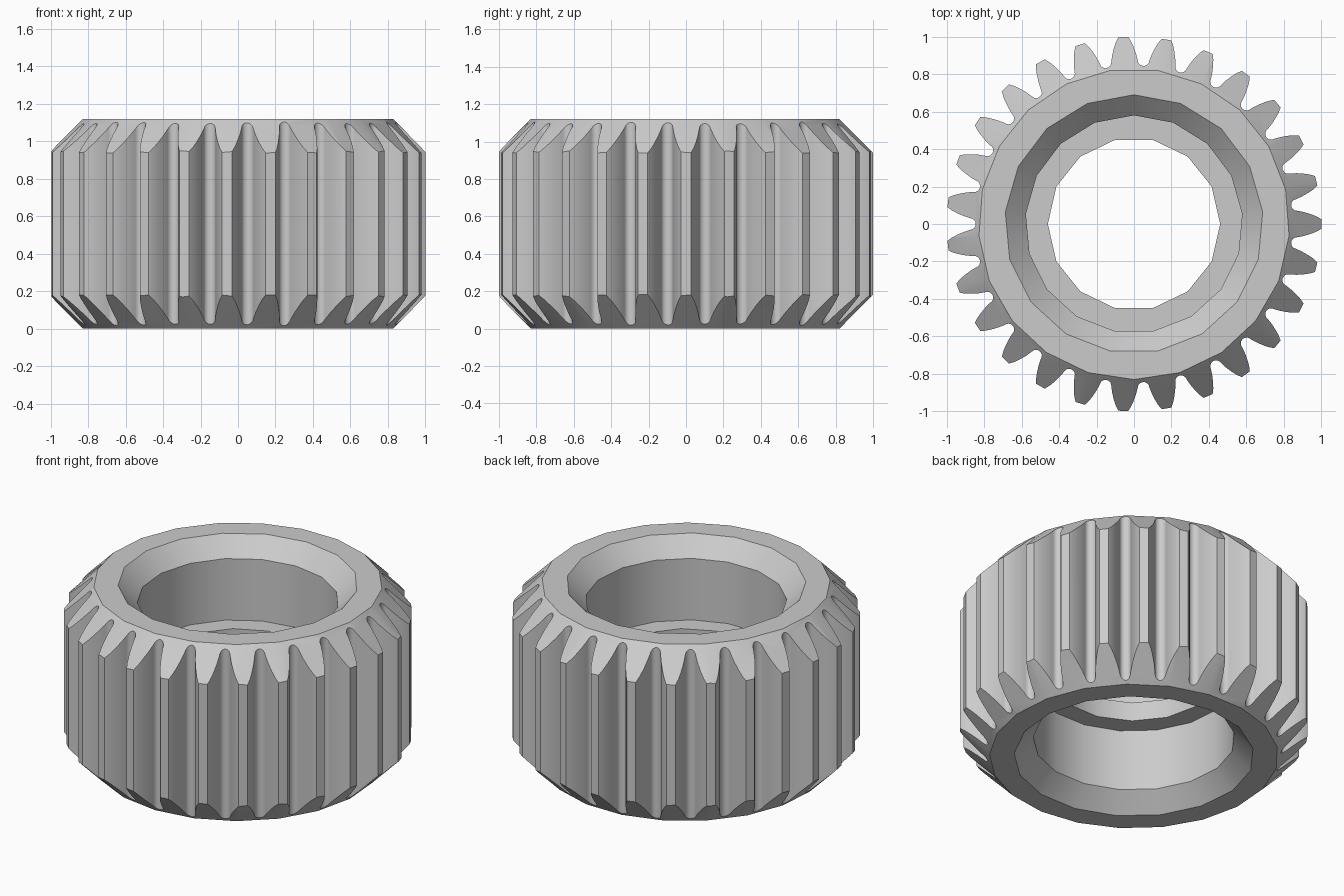
import bpy, bmesh
from math import sin, cos, pi, radians

cube = bpy.data.objects.get("Cube")
if cube:
    bpy.data.objects.remove(cube, do_unlink=True)

HEIGHT = 1.12
TEETH = 27

steel = bpy.data.materials.new("grey_steel")
steel.use_nodes = True
GREY = (0.6, 0.6, 0.6, 1)
steel.diffuse_color = GREY
steel.node_tree.nodes["Principled BSDF"].inputs["Base Color"].default_value = GREY


def polygon(sides, radius, start):
    return [(radius * cos(radians(start) + 2 * pi * i / sides),
             radius * sin(radians(start) + 2 * pi * i / sides)) for i in range(sides)]


def loft(name, sections):
    """Closed solid through (outline, z) sections with equal point counts."""
    bm = bmesh.new()
    rings = [[bm.verts.new((x, y, z)) for x, y in outline] for outline, z in sections]
    n = len(rings[0])
    for low, high in zip(rings, rings[1:]):
        for i in range(n):
            j = (i + 1) % n
            bm.faces.new((low[i], low[j], high[j], high[i]))
    bm.faces.new(rings[0][::-1])
    bm.faces.new(rings[-1])
    mesh = bpy.data.meshes.new(name)
    bm.to_mesh(mesh)
    bm.free()
    obj = bpy.data.objects.new(name, mesh)
    bpy.context.collection.objects.link(obj)
    mesh.materials.append(steel)
    return obj


def boolean(target, tool, operation):
    tool.hide_render = True
    mod = target.modifiers.new(tool.name, 'BOOLEAN')
    mod.operation = operation
    mod.solver = 'EXACT'
    mod.object = tool
    bpy.context.view_layer.objects.active = target
    bpy.ops.object.modifier_apply(modifier=mod.name)
    bpy.data.objects.remove(tool, do_unlink=True)


# Half tooth from tip to flank: (radius, angle from tooth centre in degrees)
flank = [(1.0, 1.5), (0.975, 2.4), (0.945, 3.2), (0.91, 4.0), (0.877, 4.6)]
# Rounded groove bottom, as a quarter circle
half_pitch = 180 / TEETH
groove = 0.031
for k in range(1, 5):
    a = k * pi / 8
    radius = 0.876 - groove * sin(a)
    flank.append((radius, half_pitch - groove * cos(a) / radius * 180 / pi))
tooth = [(r, -a) for r, a in reversed(flank[:-1])] + flank

outline = []
for t in range(TEETH):
    for r, a in tooth:
        angle = radians(a + t * 2 * half_pitch)
        outline.append((r * cos(angle), r * sin(angle)))

# Toothed ring
gear = loft("toothed_ring", [(outline, -0.1), (outline, HEIGHT + 0.1)])

# Bevelled tooth ends
envelope = loft("bevel_envelope", [(polygon(21, r, 270), z) for r, z in
                                   ((0.83, 0), (1.39, HEIGHT / 2), (0.83, HEIGHT))])
boolean(gear, envelope, 'INTERSECT')

# Countersunk bores on both ends, leaving a thin flange between
for name, end, side in (("lower_bore", 0, 1), ("upper_bore", HEIGHT, -1)):
    sections = [(polygon(17, r, 90), end + side * depth)
                for r, depth in ((0.74, -0.05), (0.58, 0.11), (0.58, 0.5))]
    boolean(gear, loft(name, sections[::side]), 'DIFFERENCE')

# Hole through the flange
hole = polygon(14, 0.46, 0)
boolean(gear, loft("flange_hole", [(hole, 0.3), (hole, 0.8)]), 'DIFFERENCE')

# Smooth curved walls, crisp bevels
bpy.ops.object.select_all(action='DESELECT')
gear.select_set(True)
bpy.context.view_layer.objects.active = gear
bpy.ops.object.shade_smooth_by_angle(angle=radians(38))
